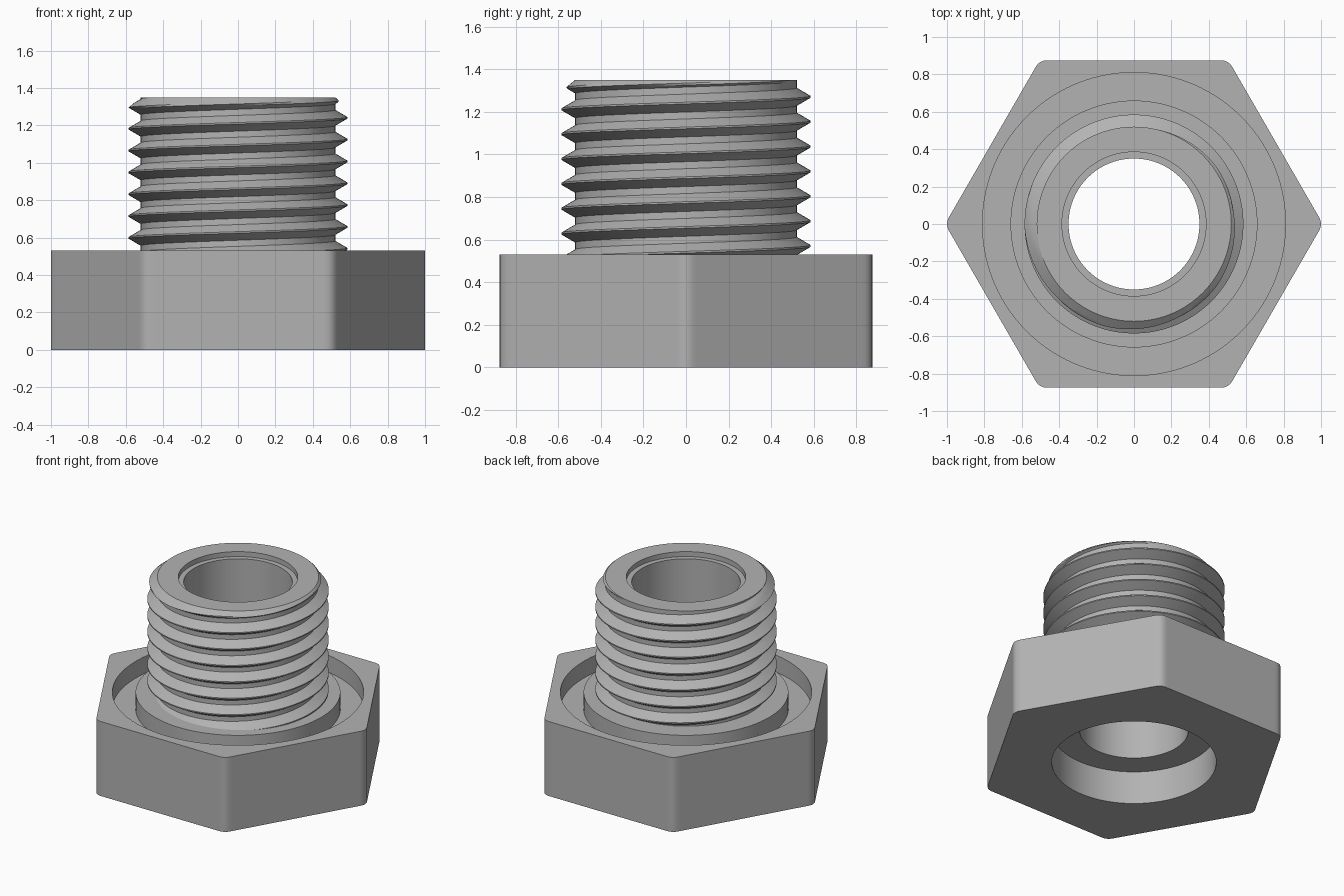
import bpy, bmesh
from math import sin, cos, tan, pi, radians, sqrt

cube = bpy.data.objects.get("Cube")
if cube:
    bpy.data.objects.remove(cube)

SEGMENTS = 360
HEAD_TOP, TOP = 0.53, 1.35
ROOT, CREST, PITCH = 0.52, 0.585, 0.1167

metal = bpy.data.materials.new("grey metal")
metal.use_nodes = True
color = (0.45, 0.45, 0.45, 1)
metal.diffuse_color = color
metal.node_tree.nodes["Principled BSDF"].inputs["Base Color"].default_value = color


def finish(name, bm):
    bmesh.ops.remove_doubles(bm, verts=bm.verts, dist=1e-5)
    mesh = bpy.data.meshes.new(name)
    bm.to_mesh(mesh)
    bm.free()
    mesh.materials.append(metal)
    obj = bpy.data.objects.new(name, mesh)
    bpy.context.collection.objects.link(obj)
    bpy.ops.object.select_all(action='DESELECT')
    obj.select_set(True)
    bpy.context.view_layer.objects.active = obj
    bpy.ops.object.shade_smooth_by_angle(angle=radians(25))
    return obj


def hexagon(angle, apothem=0.875, fillet=0.067):
    """Radius of a hexagon with rounded corners at a given angle."""
    t = abs((angle % (pi / 3)) - pi / 6)
    flat_half = (apothem - fillet) * tan(pi / 6)
    if apothem * tan(t) <= flat_half:
        return apothem / cos(t)
    centre = (apothem - fillet) / cos(pi / 6)
    d = pi / 6 - t
    return centre * cos(d) + sqrt(fillet ** 2 - (centre * sin(d)) ** 2)


def loft(name, profile):
    """Join rings of (radius or radius function, height)."""
    bm = bmesh.new()
    rings = []
    for radius, z in profile:
        ring = []
        for i in range(SEGMENTS):
            a = 2 * pi * i / SEGMENTS
            r = radius(a) if callable(radius) else radius
            ring.append(bm.verts.new((r * cos(a), r * sin(a), z)))
        rings.append(ring)
    for low, high in zip(rings, rings[1:]):
        for i in range(SEGMENTS):
            j = (i + 1) % SEGMENTS
            bm.faces.new((low[i], low[j], high[j], high[i]))
    return finish(name, bm)


# Hexagonal head with its counterbore, round groove and collar
SEAT, FLOOR = 0.235, 0.41
loft("hex_head", [
    (0.53, SEAT), (0.53, 0), (hexagon, 0), (hexagon, HEAD_TOP),
    (0.81, HEAD_TOP), (0.81, FLOOR), (0.66, FLOOR), (0.66, HEAD_TOP),
    (ROOT, HEAD_TOP)])

# Bore with the shallow recess at its mouth
loft("bore", [
    (ROOT, TOP), (0.385, TOP), (0.385, TOP - 0.035), (0.35, TOP - 0.035),
    (0.35, SEAT), (0.53, SEAT)][::-1])


# Right-handed external thread, chamfered at the top
def thread_radius(u):
    """Radius at a distance u from the crest centre."""
    f = min(max((abs(u) - 0.004) / 0.038, 0), 1)
    return CREST + (ROOT - CREST) * f


offsets = [-0.042 + 0.0095 * k for k in range(5)]
offsets += [-u for u in reversed(offsets)] + [PITCH / 2]
bm = bmesh.new()
columns = []
bottom = HEAD_TOP - 0.01
for i in range(SEGMENTS // 2 + 1):
    a = 4 * pi * i / SEGMENTS
    column = []
    for turn in range(-2, 9):
        # the crest passes 0.599 on the -x side
        crest = 0.599 + PITCH * (turn + a / (2 * pi) - 0.5)
        for u in offsets:
            z = min(max(crest + u, bottom), TOP)
            r = thread_radius(z - crest) if bottom < z < TOP else ROOT
            r = min(r, ROOT + (TOP - z) * 1.2)
            column.append(bm.verts.new((r * cos(a), r * sin(a), z)))
    columns.append(column)
for left, right in zip(columns, columns[1:]):
    for k in range(len(left) - 1):
        bm.faces.new((left[k], right[k], right[k + 1], left[k + 1]))
finish("thread", bm)
